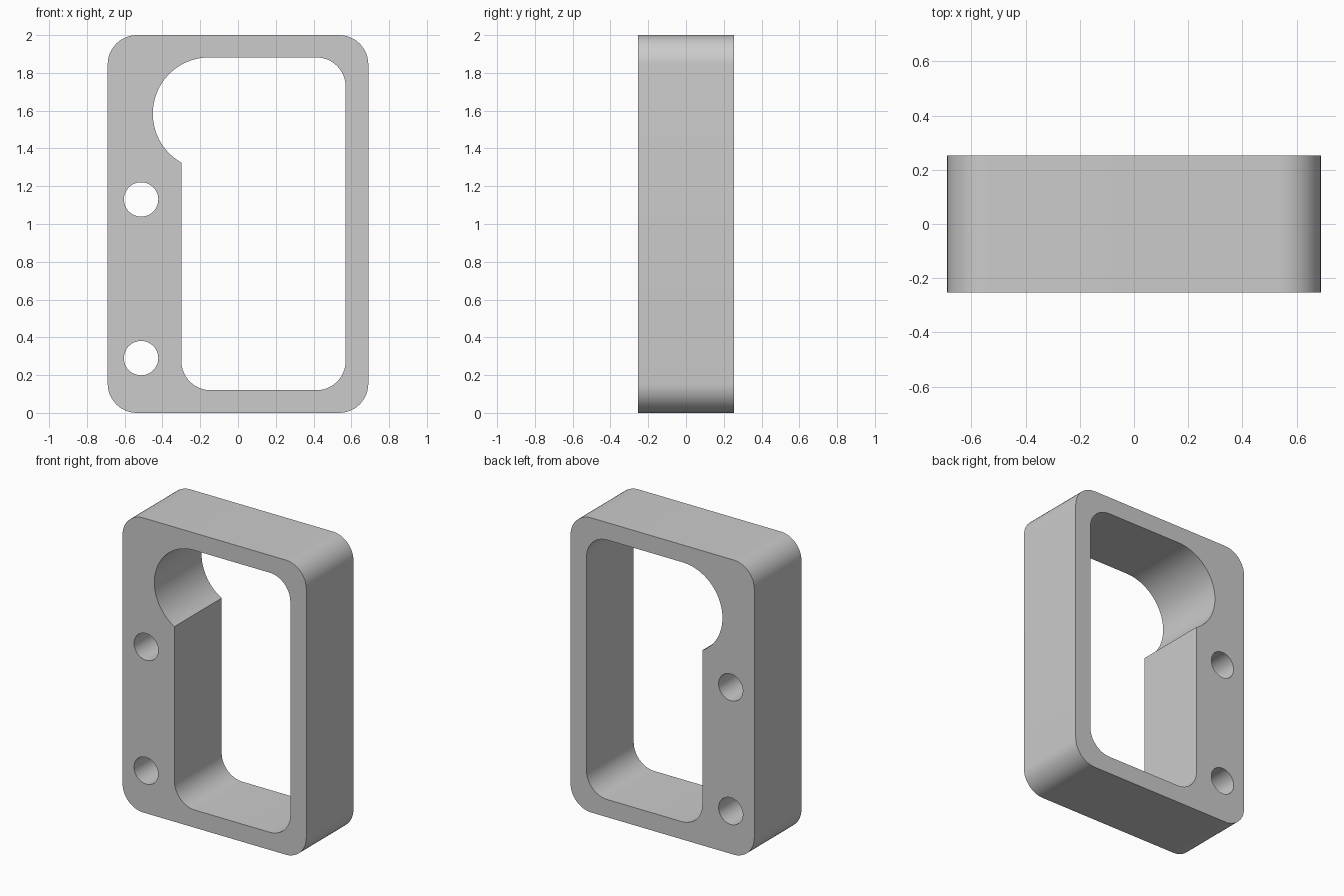
import bpy
import bmesh
from math import asin, cos, sin, radians, pi
from mathutils import Vector

if "Cube" in bpy.data.objects:
    bpy.data.objects.remove(bpy.data.objects["Cube"], do_unlink=True)

HALF_WIDTH, HALF_DEPTH, HEIGHT = 0.69, 0.253, 2.0
FILLET = 0.155


def arc(cx, cz, radius, start, end, steps=12):
    """Points of an arc in the x-z plane, angles in radians."""
    angles = [start + (end - start) * i / steps for i in range(steps + 1)]
    return [(cx + radius * cos(a), cz + radius * sin(a)) for a in angles]


def corner(x, z, quadrant):
    """Rounded corner of a rectangle; quadrant 0 is upper right."""
    sx = 1 if quadrant in (0, 3) else -1
    sz = 1 if quadrant in (0, 1) else -1
    start = quadrant * pi / 2
    return arc(x - sx * FILLET, z - sz * FILLET, FILLET, start, start + pi / 2)


def hole(x, z, radius):
    return arc(x, z, radius, 0, 2 * pi, 48)[:-1]


# Outer rounded rectangle
outer = []
for q in range(4):
    outer += corner(HALF_WIDTH if q in (0, 3) else -HALF_WIDTH,
                    HEIGHT if q < 2 else 0, q)

# Window with a large round pocket in its upper left
left, right, bottom, top = -0.30, 0.57, 0.12, 1.882
pocket_r = 0.298
pocket_x = -0.153
pocket_end = pi + asin((1 - ((left - pocket_x) / pocket_r) ** 2) ** 0.5)
window = corner(right, top, 0)
window += arc(pocket_x, top - pocket_r, pocket_r, pi / 2, pocket_end, 32)
window += corner(left, bottom, 2) + corner(right, bottom, 3)

# Two bolt holes through the wide side
loops = [outer, window, hole(-0.513, 1.13, 0.091), hole(-0.513, 0.29, 0.091)]

# Fill the profile and extrude it through the depth
bm = bmesh.new()
for loop in loops:
    verts = [bm.verts.new((x, -HALF_DEPTH, z)) for x, z in loop]
    for a, b in zip(verts, verts[1:] + verts[:1]):
        bm.edges.new((a, b))
bmesh.ops.triangle_fill(bm, edges=bm.edges[:], use_beauty=True,
                        normal=Vector((0, -1, 0)))
extruded = bmesh.ops.extrude_face_region(bm, geom=bm.faces[:],
                                         use_keep_orig=True)
moved = [g for g in extruded["geom"] if isinstance(g, bmesh.types.BMVert)]
bmesh.ops.translate(bm, verts=moved, vec=(0, 2 * HALF_DEPTH, 0))
bmesh.ops.recalc_face_normals(bm, faces=bm.faces[:])

mesh = bpy.data.meshes.new("frame_body")
bm.to_mesh(mesh)
bm.free()
frame = bpy.data.objects.new("frame_body", mesh)
bpy.context.collection.objects.link(frame)

# Plain grey finish
grey = bpy.data.materials.new("light_grey")
grey.use_nodes = True
colour = (0.6, 0.6, 0.6, 1)
grey.diffuse_color = colour
grey.node_tree.nodes["Principled BSDF"].inputs["Base Color"].default_value = colour
mesh.materials.append(grey)

# Smooth fillets with crisp face borders
bpy.ops.object.select_all(action="DESELECT")
frame.select_set(True)
bpy.context.view_layer.objects.active = frame
bpy.ops.object.shade_smooth_by_angle(angle=radians(30))
